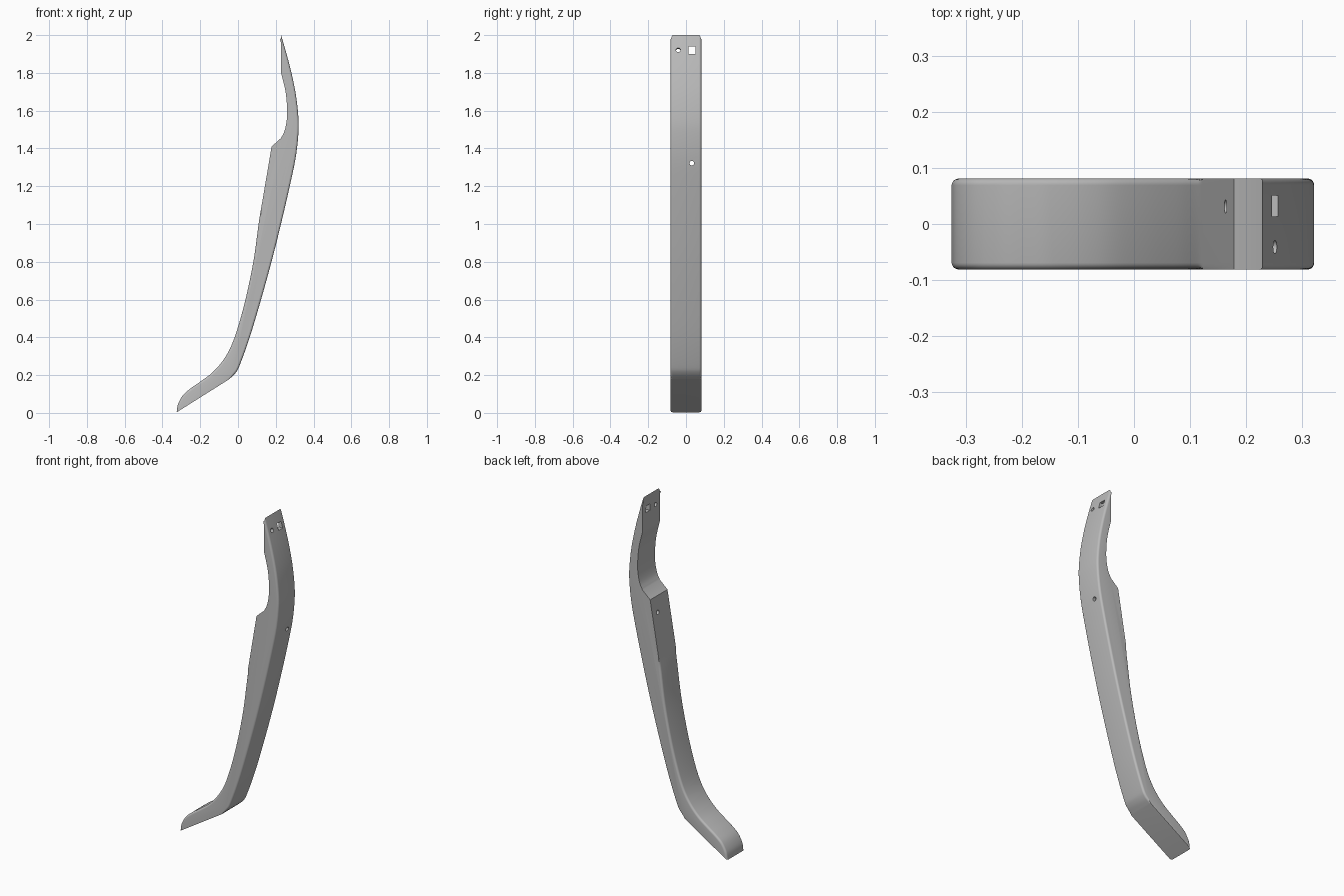
import bpy, bmesh, math
from mathutils import Vector

cube = bpy.data.objects.get("Cube")
if cube:
    bpy.data.objects.remove(cube, do_unlink=True)

HALF_WIDTH = 0.081
FILLET = 0.012

grey = bpy.data.materials.new("satin grey")
grey.use_nodes = True
grey.diffuse_color = (0.5, 0.5, 0.5, 1)
grey.node_tree.nodes["Principled BSDF"].inputs["Base Color"].default_value = (0.5, 0.5, 0.5, 1)


def smooth_path(points, steps=5):
    """Catmull-Rom curve through the points."""
    p = [Vector(q) for q in points]
    p = [2 * p[0] - p[1]] + p + [2 * p[-1] - p[-2]]
    out = []
    for a, b, c, d in zip(p, p[1:], p[2:], p[3:]):
        for i in range(steps):
            t = i / steps
            out.append(0.5 * (2 * b + (c - a) * t + (2 * a - 5 * b + 4 * c - d) * t ** 2
                              + (3 * b - a - 3 * c + d) * t ** 3))
    return out + [p[-2]]


# Side profile (x, z), clockwise from the top tip
outer = smooth_path([(0.228, 2.0), (0.253, 1.915), (0.283, 1.8), (0.307, 1.68), (0.32, 1.56),
                     (0.319, 1.47), (0.305, 1.35), (0.274, 1.2), (0.23, 1.01), (0.18, 0.81),
                     (0.122, 0.6), (0.062, 0.4), (0.01, 0.255), (-0.014, 0.21), (-0.05, 0.176)])
foot = smooth_path([(-0.325, 0.003), (-0.317, 0.048), (-0.29, 0.095), (-0.25, 0.13), (-0.2, 0.165),
                    (-0.14, 0.21), (-0.085, 0.27), (-0.04, 0.345), (0.0, 0.455), (0.042, 0.61),
                    (0.083, 0.81), (0.109, 1.0), (0.122, 1.08)])
saddle = [Vector((0.178, 1.41))] + smooth_path([(0.228, 1.455), (0.247, 1.495), (0.259, 1.56),
                                                (0.259, 1.63), (0.25, 1.71), (0.228, 1.8)])
profile = outer + foot + saddle


def inset_vectors():
    """Inward shift of each profile point at full fillet depth."""
    vecs = []
    for path in (outer, foot):
        for i, p in enumerate(path):
            t = (path[min(i + 1, len(path) - 1)] - path[max(i - 1, 0)]).normalized()
            n = Vector((t.y, -t.x))
            fade = min(1, (len(path) - 1 - i) / 4)
            if i == 0:  # slide along the flat that meets this end
                u = Vector((0, -1)) if path is outer else (outer[-1] - foot[0]).normalized()
                n = u / max(abs(u.dot(n)), 0.2)
            vecs.append(n * fade)
    return vecs + [Vector((0, 0))] * len(saddle)


# Main body: sections across the width, rounded at both sides
shift = inset_vectors()
angles = [math.radians(a) for a in range(0, 91, 15)]
side = [(HALF_WIDTH - FILLET * (1 - math.sin(a)), FILLET * (1 - math.cos(a))) for a in angles]
sections = [(-y, d) for y, d in reversed(side)] + side
bm = bmesh.new()
rings = [[bm.verts.new((p.x + v.x * d, y, p.y + v.y * d)) for p, v in zip(profile, shift)]
         for y, d in sections]
for r, s in zip(rings, rings[1:]):
    for i in range(len(r)):
        j = (i + 1) % len(r)
        bm.faces.new((r[i], r[j], s[j], s[i]))
bm.faces.new(rings[0])
bm.faces.new(rings[-1])
bmesh.ops.recalc_face_normals(bm, faces=bm.faces)
mesh = bpy.data.meshes.new("curved_arm")
bm.to_mesh(mesh)
bm.free()
mesh.materials.append(grey)
arm = bpy.data.objects.new("curved_arm", mesh)
bpy.context.collection.objects.link(arm)


def cut_hole(name, x, y, z, radius, sides, tilt=0.0, turn=0.0):
    """Drill a straight hole through the arm along x."""
    bm = bmesh.new()
    bmesh.ops.create_cone(bm, cap_ends=True, segments=sides, radius1=radius, radius2=radius, depth=0.5)
    me = bpy.data.meshes.new(name)
    for v in bm.verts:  # spin the section before laying it down
        c, s = math.cos(turn), math.sin(turn)
        v.co.x, v.co.y = v.co.x * c - v.co.y * s, v.co.x * s + v.co.y * c
    bm.to_mesh(me)
    bm.free()
    me.materials.append(grey)
    cutter = bpy.data.objects.new(name, me)
    bpy.context.collection.objects.link(cutter)
    cutter.location = (x, y, z)
    cutter.rotation_euler = (0, math.pi / 2 - tilt, 0)
    cutter.hide_render = True
    mod = arm.modifiers.new(name, "BOOLEAN")
    mod.operation, mod.solver, mod.object = "DIFFERENCE", "EXACT", cutter
    bpy.context.view_layer.update()
    bpy.ops.object.modifier_apply(modifier=name)
    bpy.data.objects.remove(cutter, do_unlink=True)


bpy.context.view_layer.objects.active = arm
arm.select_set(True)
# Mounting holes
cut_hole("square_hole", 0.24, 0.032, 1.92, 0.019 * math.sqrt(2), 4, turn=math.pi / 4)
cut_hole("upper_round_hole", 0.24, -0.041, 1.918, 0.012, 24, tilt=0.25)
cut_hole("lower_round_hole", 0.23, 0.031, 1.322, 0.012, 24)

bpy.ops.object.shade_smooth_by_angle(angle=math.radians(22))
